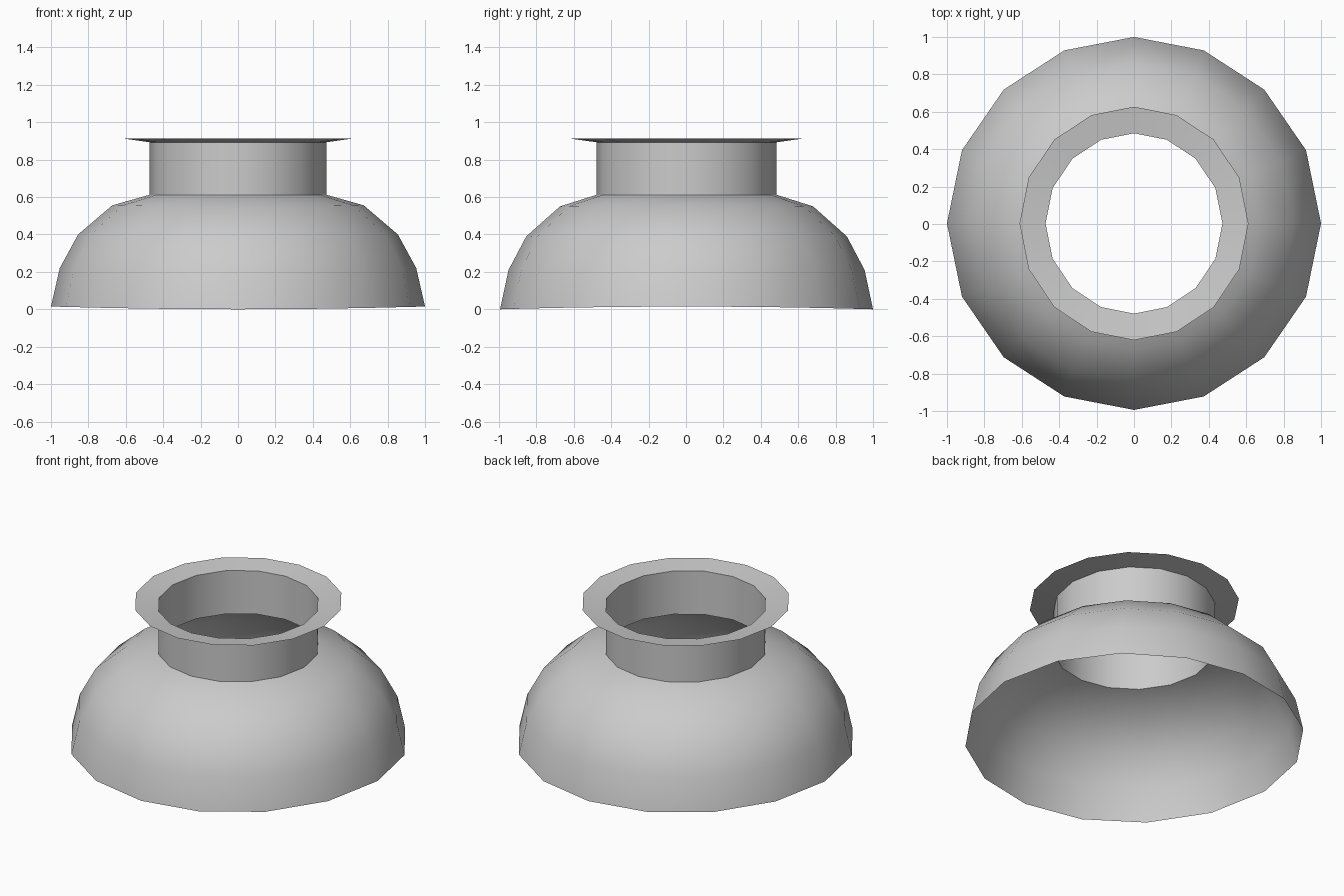
import bpy, bmesh
from math import sin, cos, pi, radians

if "Cube" in bpy.data.objects:
    bpy.data.objects.remove(bpy.data.objects["Cube"])

SIDES = 16


def lathe(name, profile):
    """Open 16-sided surface through rings of (x radius, y radius, z at sides, z at front/back)."""
    bm = bmesh.new()
    rings = []
    for rx, ry, z_side, z_front in profile:
        ring = []
        for i in range(SIDES):
            a = 2 * pi * i / SIDES
            a -= 0.015 * sin(2 * a)          # slightly uneven spacing of the corners
            z = z_front + (z_side - z_front) * sin(a) ** 2
            ring.append(bm.verts.new((rx * sin(a), ry * cos(a) + 0.003, z)))
        rings.append(ring)
    for low, high in zip(rings, rings[1:]):
        for i in range(SIDES):
            j = (i + 1) % SIDES
            bm.faces.new((low[j], low[i], high[i], high[j]))
    mesh = bpy.data.meshes.new(name)
    bm.to_mesh(mesh)
    bm.free()
    obj = bpy.data.objects.new(name, mesh)
    bpy.context.collection.objects.link(obj)
    bpy.ops.object.select_all(action='DESELECT')
    obj.select_set(True)
    bpy.context.view_layer.objects.active = obj
    bpy.ops.object.shade_smooth_by_angle(angle=radians(40))
    return obj


# Domed bowl, open below, with a hole for the neck
lathe("dome", [
    (1.0, 0.997, 0.015, 0.0),
    (0.953, 0.952, 0.22, 0.21),
    (0.855, 0.857, 0.40, 0.39),
    (0.672, 0.677, 0.556, 0.55),
    (0.473, 0.482, 0.612, 0.612),
])

# Upright collar
lathe("neck", [
    (0.473, 0.482, 0.612, 0.612),
    (0.473, 0.482, 0.893, 0.893),
])

# Thin, slightly raised rim around the collar
lathe("flange", [
    (0.473, 0.482, 0.893, 0.893),
    (0.612, 0.624, 0.913, 0.913),
])
